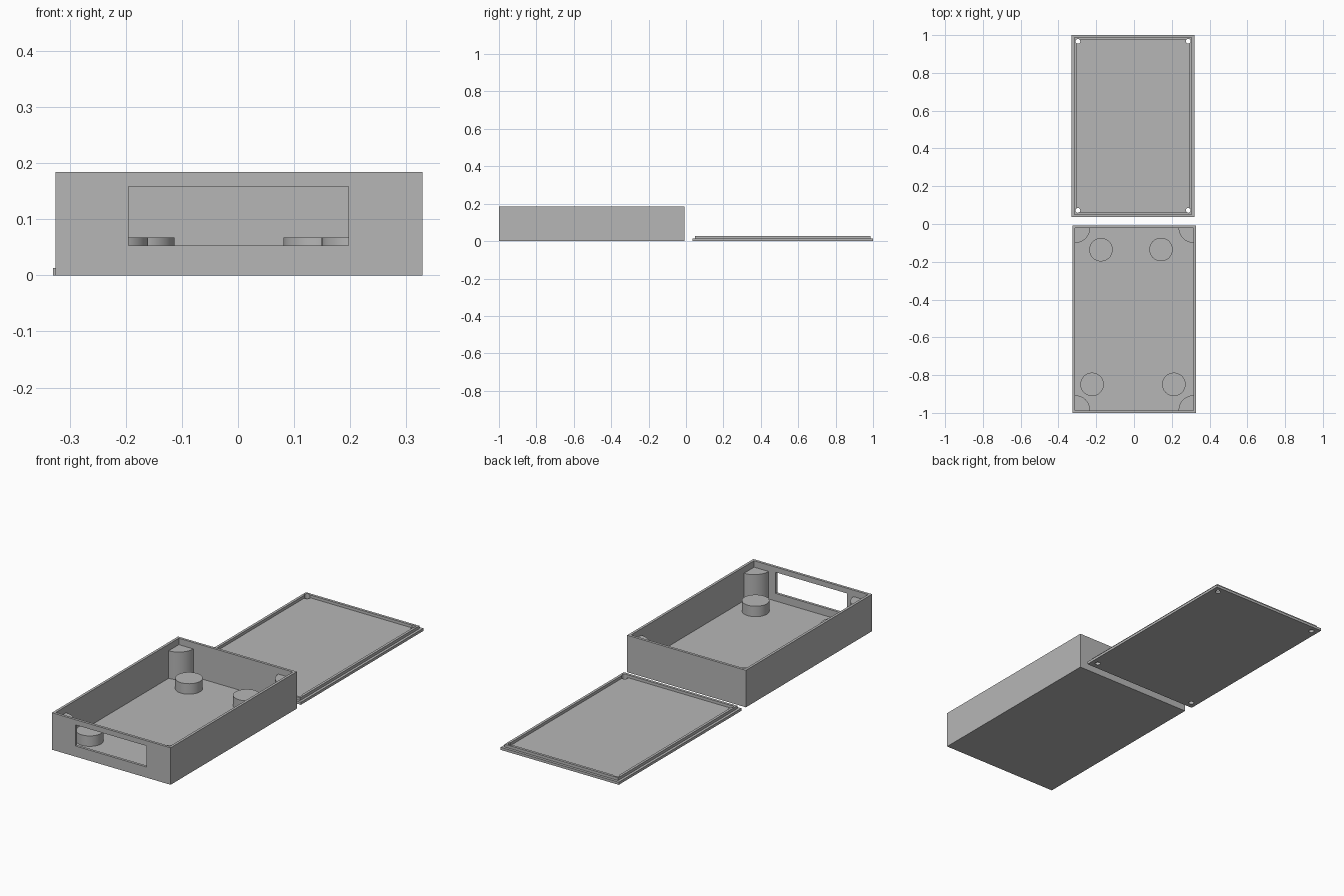
import bpy
import bmesh
import math

if "Cube" in bpy.data.objects:
    bpy.data.objects.remove(bpy.data.objects["Cube"], do_unlink=True)

grey = bpy.data.materials.new("plain_grey")
grey.use_nodes = True
grey.diffuse_color = (0.47, 0.47, 0.47, 1)
grey.node_tree.nodes["Principled BSDF"].inputs["Base Color"].default_value = grey.diffuse_color


def prism(name, outline, z0, z1):
    """Extrude a flat outline from z0 to z1."""
    bm = bmesh.new()
    face = bm.faces.new([bm.verts.new((x, y, z0)) for x, y in outline])
    top = bmesh.ops.extrude_face_region(bm, geom=[face])["geom"]
    bmesh.ops.translate(bm, vec=(0, 0, z1 - z0),
                        verts=[v for v in top if isinstance(v, bmesh.types.BMVert)])
    bmesh.ops.recalc_face_normals(bm, faces=bm.faces)
    mesh = bpy.data.meshes.new(name)
    bm.to_mesh(mesh)
    bm.free()
    mesh.materials.append(grey)
    obj = bpy.data.objects.new(name, mesh)
    bpy.context.collection.objects.link(obj)
    return obj


def block(name, x0, x1, y0, y1, z0, z1):
    return prism(name, [(x0, y0), (x1, y0), (x1, y1), (x0, y1)], z0, z1)


def arc(cx, cy, rx, ry, steps, sweep):
    return [(cx + rx * math.cos(sweep * i / steps), cy + ry * math.sin(sweep * i / steps))
            for i in range(steps)]


def disc(name, x, y, r, z0, z1):
    return prism(name, arc(x, y, r, r, 48, math.tau), z0, z1)


def activate(obj):
    bpy.ops.object.select_all(action='DESELECT')
    obj.select_set(True)
    bpy.context.view_layer.objects.active = obj


def cut(obj, cutter):
    cutter.hide_render = True
    mod = obj.modifiers.new("cut", 'BOOLEAN')
    mod.operation, mod.solver, mod.object = 'DIFFERENCE', 'EXACT', cutter
    activate(obj)
    bpy.ops.object.modifier_apply(modifier=mod.name)
    bpy.data.objects.remove(cutter, do_unlink=True)


def smooth(obj):
    activate(obj)
    bpy.ops.object.shade_smooth_by_angle(angle=math.radians(30))


WALL, FLOOR = 0.013, 0.015

# Open case with a window through the front wall
X0, X1, Y0, Y1 = -0.325, 0.329, -1.0, -0.007
case = block("case", X0, X1, Y0, Y1, 0, 0.184)
cut(case, block("cavity", X0 + WALL, X1 - WALL, Y0 + WALL, Y1 - WALL, FLOOR, 0.3))
cut(case, block("window", -0.195, 0.197, Y0 - 0.1, Y0 + 0.05, 0.053, 0.158))

# Quarter-round posts in the inner corners
for side, sx in (("left", 1), ("right", -1)):
    for end, sy in (("front", -1), ("back", 1)):
        cx = X1 - WALL if sx > 0 else X0 + WALL
        cy = Y1 - WALL if sy > 0 else Y0 + WALL
        curve = arc(0, 0, 0.08, 0.08, 16, math.pi / 2) + [(0, 0.08), (0, 0)]
        outline = [(cx - sx * x, cy - sy * y) for x, y in curve]
        smooth(prism(f"{end}_{side}_post", outline, FLOOR, 0.152))

# Low round pegs on the floor
for name, x, y in (("back_right_peg", -0.175, -0.136), ("back_left_peg", 0.143, -0.135),
                   ("front_right_peg", -0.222, -0.849), ("front_left_peg", 0.211, -0.849)):
    smooth(disc(name, x, y, 0.062, FLOOR, 0.067))

# Lid plate with a raised lip, lying behind the case
LX0, LX1, LY0, LY1 = -0.33, 0.321, 0.036, 1.0
lid = block("lid_plate", LX0, LX1, LY0, LY1, 0, 0.013)
lip = block("lid_lip", LX0 + 0.013, LX1 - 0.013, LY0 + 0.013, LY1 - 0.013, 0.013, 0.027)
cut(lip, block("lip_opening", LX0 + 0.026, LX1 - 0.026, LY0 + 0.026, LY1 - 0.026, 0, 0.1))

# Screw holes through the lid corners
for x in (-0.297, 0.287):
    for y in (0.072, 0.967):
        for part in (lid, lip):
            cut(part, disc("hole", x, y, 0.0125, -0.1, 0.1))
